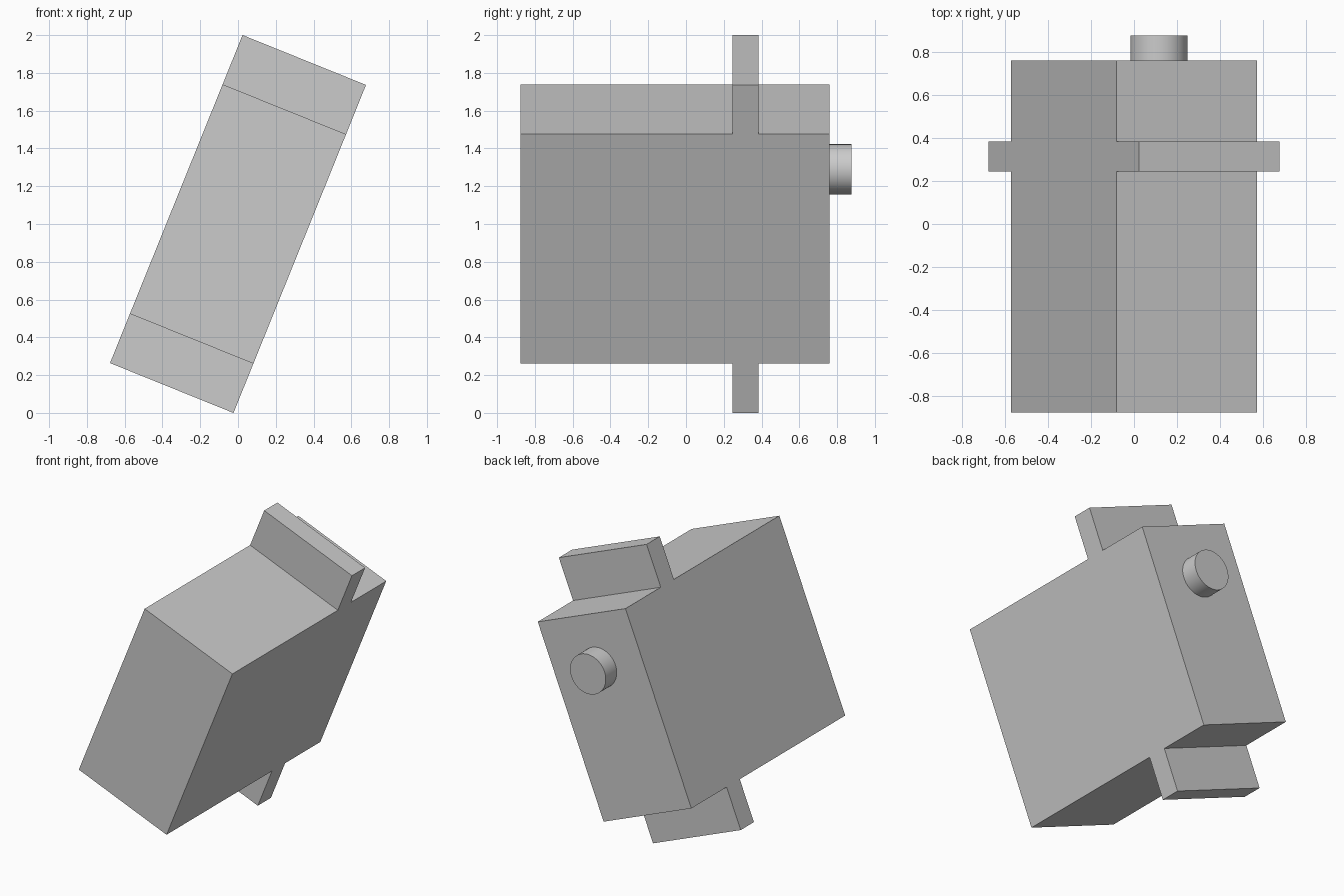
import bpy, bmesh
from math import radians
from mathutils import Matrix

if "Cube" in bpy.data.objects:
    bpy.data.objects.remove(bpy.data.objects["Cube"])

grey = bpy.data.materials.new("light grey plastic")
grey.use_nodes = True
colour = (0.6, 0.6, 0.6, 1)
grey.diffuse_color = colour
grey.node_tree.nodes["Principled BSDF"].inputs["Base Color"].default_value = colour

# The whole housing leans sideways about its centre
LEAN = Matrix.Translation((0, 0, 1)) @ Matrix.Rotation(radians(22), 4, "Y")
HALF_WIDTH = 0.3525
FRONT, BACK = -0.877, 0.76
BODY, TAB = 0.655, 0.9365          # half heights of the body and the lugs
TAB_FRONT, TAB_BACK = 0.245, 0.385


def add_object(name, bm):
    bmesh.ops.recalc_face_normals(bm, faces=bm.faces)
    bm.transform(LEAN)
    mesh = bpy.data.meshes.new(name)
    bm.to_mesh(mesh)
    bm.free()
    mesh.materials.append(grey)
    obj = bpy.data.objects.new(name, mesh)
    bpy.context.collection.objects.link(obj)
    return obj


# Housing with mounting lugs: one side profile extruded across the width
upper = [(FRONT, BODY), (TAB_FRONT, BODY), (TAB_FRONT, TAB),
         (TAB_BACK, TAB), (TAB_BACK, BODY), (BACK, BODY)]
profile = upper + [(y, -z) for y, z in reversed(upper)]
bm = bmesh.new()
side = bm.faces.new([bm.verts.new((-HALF_WIDTH, y, z)) for y, z in profile])
extruded = bmesh.ops.extrude_face_region(bm, geom=[side])["geom"]
bmesh.ops.translate(bm, vec=(2 * HALF_WIDTH, 0, 0),
                    verts=[v for v in extruded if isinstance(v, bmesh.types.BMVert)])
add_object("housing_with_lugs", bm)

# Round output shaft on the back face
bm = bmesh.new()
place = Matrix.Translation((0, 0.8085, 0.312)) @ Matrix.Rotation(radians(90), 4, "X")
bmesh.ops.create_cone(bm, cap_ends=True, segments=64, radius1=0.133, radius2=0.133,
                      depth=0.137, matrix=place)
shaft = add_object("output_shaft", bm)
bpy.ops.object.select_all(action="DESELECT")
shaft.select_set(True)
bpy.context.view_layer.objects.active = shaft
bpy.ops.object.shade_smooth_by_angle(angle=radians(30))
